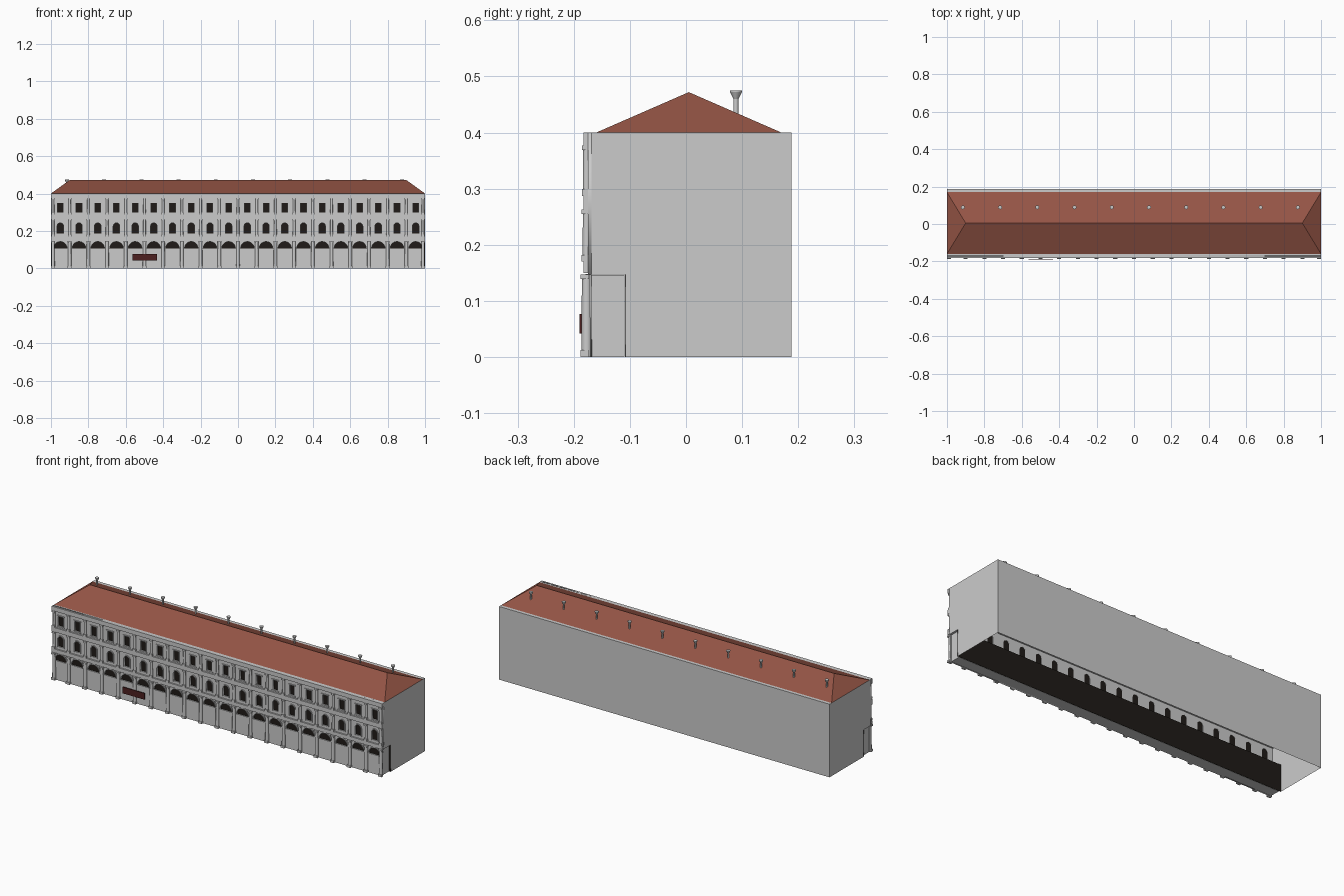
import bpy, bmesh, math
from mathutils import Matrix, Vector

if "Cube" in bpy.data.objects:
    bpy.data.objects.remove(bpy.data.objects["Cube"])

BAYS = 20
W = 2.0 / BAYS
CENTRES = [-1 + W * (i + 0.5) for i in range(BAYS)]
EDGES = [max(-0.989, min(0.989, -1 + W * i)) for i in range(BAYS + 1)]


def material(name, rgb):
    m = bpy.data.materials.new(name)
    m.diffuse_color = (*rgb, 1)
    m.use_nodes = True
    m.node_tree.nodes["Principled BSDF"].inputs["Base Color"].default_value = m.diffuse_color
    return m


ROOF = material("terracotta", (0.30, 0.09, 0.06))
DARK = material("dark_opening", (0.014, 0.011, 0.009))
RED = material("sign_red", (0.075, 0.014, 0.014))


def finish(name, bm, mat=None, smooth=False):
    bmesh.ops.recalc_face_normals(bm, faces=bm.faces)
    me = bpy.data.meshes.new(name)
    bm.to_mesh(me)
    bm.free()
    ob = bpy.data.objects.new(name, me)
    bpy.context.collection.objects.link(ob)
    if mat:
        me.materials.append(mat)
    if smooth:
        bpy.ops.object.select_all(action='DESELECT')
        bpy.context.view_layer.objects.active = ob
        ob.select_set(True)
        bpy.ops.object.shade_smooth_by_angle(angle=math.radians(40))
    return ob


def add_box(bm, x0, x1, y0, y1, z0, z1):
    m = Matrix.Translation(((x0 + x1) / 2, (y0 + y1) / 2, (z0 + z1) / 2))
    m = m @ Matrix.Diagonal((x1 - x0, y1 - y0, z1 - z0, 1))
    return bmesh.ops.create_cube(bm, size=1, matrix=m)["verts"]


def add_cone(bm, x, y, z0, z1, r0, r1, sides=12):
    bmesh.ops.create_cone(bm, cap_ends=True, segments=sides, radius1=r0, radius2=r1,
                          depth=z1 - z0, matrix=Matrix.Translation((x, y, (z0 + z1) / 2)))


def rect(x0, x1, z0, z1):
    return [(x0, z0), (x1, z0), (x1, z1), (x0, z1)]


def arch(x, half, z0, spring, steps=10):
    top = [(x + half * math.cos(math.pi * k / steps), spring + half * math.sin(math.pi * k / steps))
           for k in range(steps + 1)]
    return ([(x - half, z0), (x + half, z0)] if z0 < spring else []) + top


def flat_shape(name, outlines, y, half_depth, mat=None):
    """Filled upright sheet; outlines inside the first one become holes."""
    cu = bpy.data.curves.new(name, 'CURVE')
    cu.dimensions = '2D'
    cu.fill_mode = 'BOTH'
    cu.extrude = half_depth
    for pts in outlines:
        sp = cu.splines.new('POLY')
        sp.points.add(len(pts) - 1)
        for p, (a, b) in zip(sp.points, pts):
            p.co = (a, b, 0, 1)
        sp.use_cyclic_u = True
    ob = bpy.data.objects.new(name, cu)
    bpy.context.collection.objects.link(ob)
    ob.matrix_world = Matrix.Translation((0, y, 0)) @ Matrix.Rotation(math.pi / 2, 4, 'X')
    bpy.ops.object.select_all(action='DESELECT')
    bpy.context.view_layer.objects.active = ob
    ob.select_set(True)
    bpy.ops.object.convert(target='MESH')
    if mat:
        ob.data.materials.clear()
        ob.data.materials.append(mat)
    return ob


# Hollow body: back, two stepped end walls, top (open below and at the front)
bm = bmesh.new()
end = [(0.188, 0), (0.188, 0.4), (-0.168, 0.4), (-0.168, 0.147), (-0.108, 0.147), (-0.108, 0)]
left = [bm.verts.new((-1, y, z)) for y, z in end]
right = [bm.verts.new((1, y, z)) for y, z in end]
bm.faces.new(left)
bm.faces.new(right)
for i in (0, 1, 3):
    bm.faces.new((left[i], left[i + 1], right[i + 1], right[i]))
finish("body_walls", bm)

# Upper facade with real window openings and dark panes
square_windows = [rect(x - 0.015, x + 0.015, 0.298, 0.350) for x in CENTRES]
arched_windows = [arch(x, 0.017, 0.185, 0.226) for x in CENTRES]
upper = square_windows + arched_windows
flat_shape("upper_facade", [rect(-1, 1, 0.147, 0.4)] + upper, -0.1715, 0.0035)
flat_shape("window_panes", upper, -0.169, 0, DARK)

# Ground storey with dark arch heads
lunettes = [arch(x, 0.036, 0.105, 0.107) for x in CENTRES]
flat_shape("arcade_wall", [rect(-0.995, 0.995, 0, 0.148)] + lunettes, -0.1715, 0.0035)
flat_shape("arch_panes", lunettes, -0.169, 0, DARK)
bm = bmesh.new()
add_box(bm, -0.99, 0.99, -0.168, -0.11, 0, 0.146)
finish("ground_storey", bm)
flat_shape("arcade_back_wall", [rect(-1, 1, 0, 0.147)], -0.108, 0.001, DARK)

# Arch mouldings and window surrounds
bm = bmesh.new()


def add_ring(inner, outer, y0, y1):
    n = len(inner)
    v = [[bm.verts.new((a, y, b)) for a, b in pts] for pts, y in
         ((inner, y1), (inner, y0), (outer, y0), (outer, y1))]
    for k in range(n - 1):
        for j in range(3):
            bm.faces.new((v[j][k], v[j][k + 1], v[j + 1][k + 1], v[j + 1][k]))


for x in CENTRES:
    add_ring(arch(x, 0.036, 0.107, 0.107), arch(x, 0.041, 0.107, 0.107), -0.179, -0.175)
    add_ring(arch(x, 0.017, 0.226, 0.226), arch(x, 0.022, 0.226, 0.226), -0.179, -0.175)
    for s in (-1, 1):
        add_box(bm, x + s * 0.0195 - 0.0025, x + s * 0.0195 + 0.0025, -0.179, -0.174, 0.182, 0.226)
        add_box(bm, x + s * 0.017 - 0.002, x + s * 0.017 + 0.002, -0.178, -0.174, 0.296, 0.352)
    add_box(bm, x - 0.022, x + 0.022, -0.180, -0.174, 0.352, 0.357)
    add_box(bm, x - 0.022, x + 0.022, -0.180, -0.174, 0.292, 0.297)
finish("opening_surrounds", bm)

# Half columns on the three storeys, with bases and capitals
for name, z0, z1, r, yc in (("ground_columns", 0, 0.147, 0.0095, -0.177),
                            ("middle_columns", 0.17, 0.263, 0.0075, -0.177),
                            ("top_columns", 0.287, 0.377, 0.007, -0.177)):
    bm = bmesh.new()
    for x in EDGES:
        add_cone(bm, x, yc, z0, z1, r, r * 0.9)
        h = r + 0.0015
        add_box(bm, x - h, x + h, yc - h, yc + 0.004, z0, z0 + 0.012)
        add_box(bm, x - h, x + h, yc - h, yc + 0.004, z1 - 0.008, z1)
    finish(name, bm, smooth=True)

# Cornice bands
bm = bmesh.new()
for z0, z1 in ((0.150, 0.170), (0.263, 0.287), (0.377, 0.400)):
    add_box(bm, -1, 1, -0.183, -0.162, z0, z1)
finish("cornices", bm)

# Hipped roof
bm = bmesh.new()
a, b, c, d = [bm.verts.new(p) for p in ((-1, -0.16, 0.4), (1, -0.16, 0.4), (1, 0.17, 0.4), (-1, 0.17, 0.4))]
e, f = bm.verts.new((-0.9, 0.005, 0.472)), bm.verts.new((0.9, 0.005, 0.472))
for face in ((a, b, f, e), (b, c, f), (c, d, e, f), (d, a, e), (d, c, b, a)):
    bm.faces.new(face)
finish("roof", bm, ROOF)

# Flared chimneys along the rear slope
bm = bmesh.new()
for i in range(10):
    x = -0.915 + 0.199 * i
    add_cone(bm, x, 0.089, 0.425, 0.462, 0.0045, 0.0045)
    add_cone(bm, x, 0.089, 0.460, 0.472, 0.0045, 0.0105)
    add_cone(bm, x, 0.089, 0.472, 0.475, 0.0105, 0.0105)
finish("chimneys", bm, smooth=True)

# Plain sign board on the arcade
bm = bmesh.new()
add_box(bm, -0.565, -0.432, -0.190, -0.186, 0.042, 0.077)
finish("sign_board", bm, RED)
